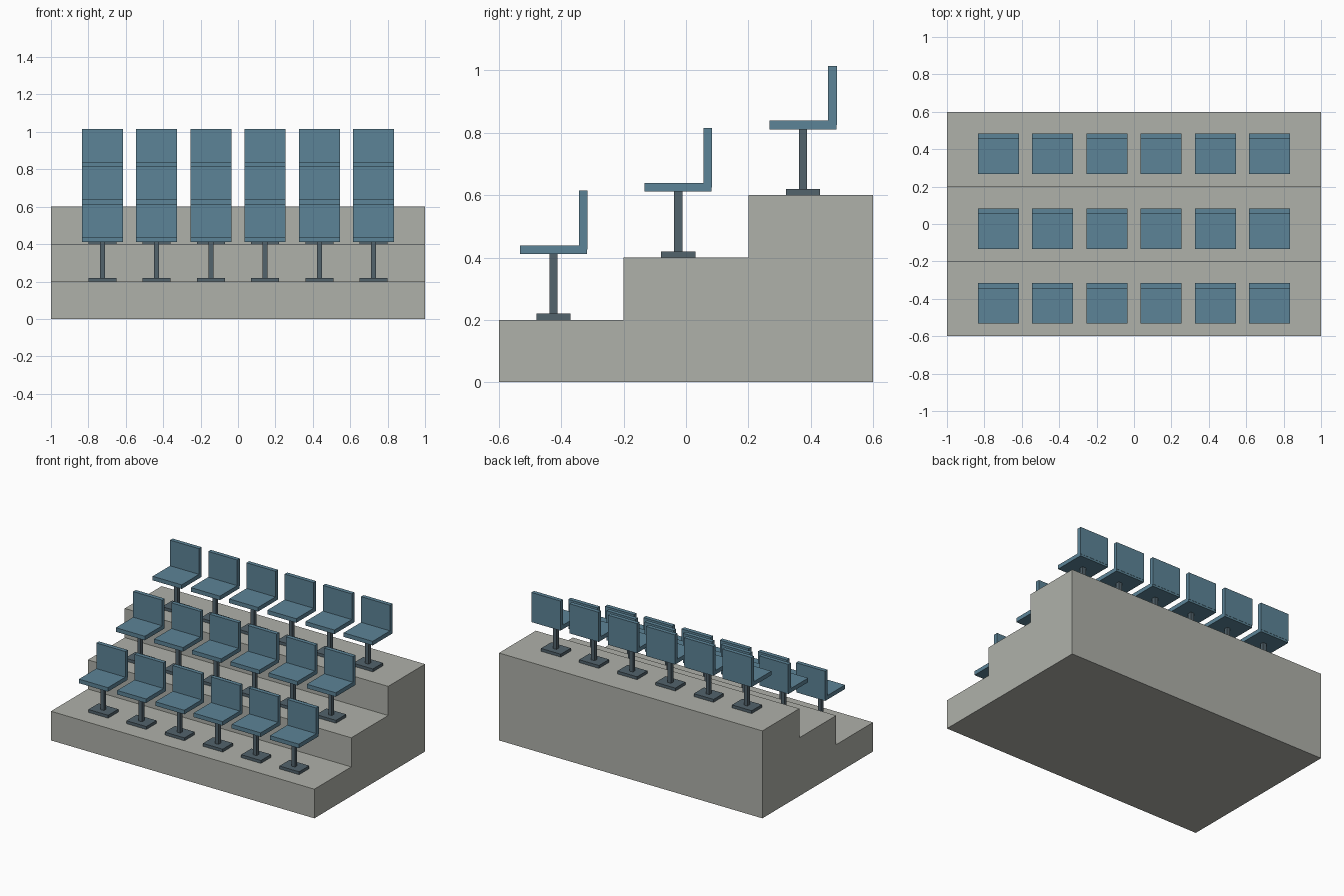
import bpy
import bmesh

cube = bpy.data.objects.get("Cube")
if cube:
    bpy.data.objects.remove(cube, do_unlink=True)


def material(name, color):
    mat = bpy.data.materials.new(name)
    mat.use_nodes = True
    rgba = (*color, 1)
    mat.diffuse_color = rgba
    mat.node_tree.nodes["Principled BSDF"].inputs["Base Color"].default_value = rgba
    return mat


concrete = material("concrete", (0.43, 0.44, 0.40))
blue = material("blue plastic", (0.107, 0.23, 0.31))
steel = material("dark steel", (0.085, 0.125, 0.15))


def add_object(name, mesh, mat, location=(0, 0, 0)):
    if not mesh.materials:
        mesh.materials.append(mat)
    obj = bpy.data.objects.new(name, mesh)
    obj.location = location
    bpy.context.collection.objects.link(obj)
    return obj


def box_mesh(name, x, y, z):
    """Box of the given size, with its base at z = 0."""
    bm = bmesh.new()
    bmesh.ops.create_cube(bm, size=1)
    bmesh.ops.translate(bm, verts=bm.verts, vec=(0, 0, 0.5))
    bmesh.ops.scale(bm, verts=bm.verts, vec=(x, y, z))
    mesh = bpy.data.meshes.new(name)
    bm.to_mesh(mesh)
    bm.free()
    return mesh


ROWS, COLUMNS = 3, 6
TREAD, RISE = 0.4, 0.2
FRONT = -TREAD * ROWS / 2

# Stepped stand: side profile extruded across the full width
profile = [(FRONT, 0)]
for row in range(ROWS):
    y, z = FRONT + row * TREAD, (row + 1) * RISE
    profile += [(y, z), (y + TREAD, z)]
profile.append((-FRONT, 0))
bm = bmesh.new()
side = bm.faces.new([bm.verts.new((-1, y, z)) for y, z in profile])
extrusion = bmesh.ops.extrude_face_region(bm, geom=[side], use_keep_orig=True)
new_verts = [g for g in extrusion["geom"] if isinstance(g, bmesh.types.BMVert)]
bmesh.ops.translate(bm, verts=new_verts, vec=(2, 0, 0))
bmesh.ops.recalc_face_normals(bm, faces=bm.faces)
stand = bpy.data.meshes.new("stepped_stand")
bm.to_mesh(stand)
bm.free()
add_object("stepped_stand", stand, concrete)

# Chair parts: mesh, material, depth offset, height above the step
parts = [
    (box_mesh("foot_plate", 0.15, 0.11, 0.02), steel, 0, 0),
    (box_mesh("post", 0.026, 0.026, 0.192), steel, 0, 0.019),
    (box_mesh("seat", 0.22, 0.215, 0.028), blue, 0, 0.211),
    (box_mesh("backrest", 0.22, 0.028, 0.19), blue, 0.095, 0.225),
]

# Rows of chairs, one row on each step
for row in range(ROWS):
    for column in range(COLUMNS):
        x = (column - (COLUMNS - 1) / 2) * 0.29
        y = FRONT + row * TREAD + 0.175
        z = (row + 1) * RISE
        for mesh, mat, dy, dz in parts:
            add_object(f"{mesh.name}_{row + 1}_{column + 1}", mesh, mat, (x, y + dy, z + dz))
